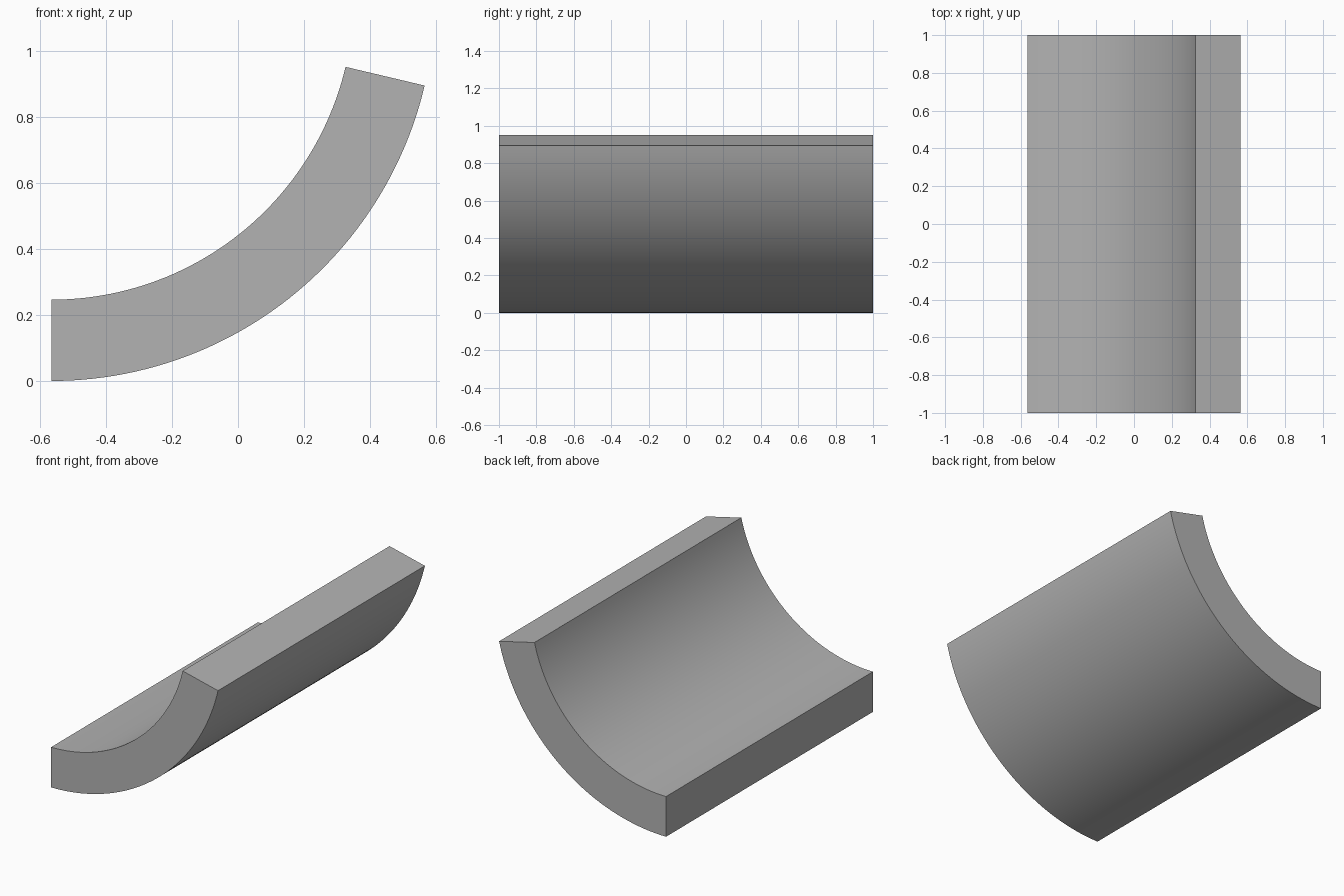
import bpy
import bmesh
from math import sin, cos, radians

cube = bpy.data.objects.get("Cube")
if cube:
    bpy.data.objects.remove(cube, do_unlink=True)

OUTER, THICK, SWEEP = 1.161, 0.246, radians(76.7)
START_X, HALF_LEN, STEPS = -0.565, 1.0, 48

# Plain grey material
grey = bpy.data.materials.new("plain_grey")
grey.use_nodes = True
colour = (0.45, 0.45, 0.45, 1.0)
grey.diffuse_color = colour
grey.node_tree.nodes["Principled BSDF"].inputs["Base Color"].default_value = colour


def arc(radius):
    """Points of the arc, from its lowest point up toward +x."""
    angles = [SWEEP * i / STEPS for i in range(STEPS + 1)]
    return [(START_X + radius * sin(a), -HALF_LEN, OUTER - radius * cos(a))
            for a in angles]


# Curved slab: ring-sector profile extruded along y
bm = bmesh.new()
outline = arc(OUTER) + arc(OUTER - THICK)[::-1]
profile = bm.faces.new([bm.verts.new(p) for p in outline])
extruded = bmesh.ops.extrude_face_region(bm, geom=[profile], use_keep_orig=True)
moved = [v for v in extruded["geom"] if isinstance(v, bmesh.types.BMVert)]
bmesh.ops.translate(bm, verts=moved, vec=(0, 2 * HALF_LEN, 0))
bmesh.ops.recalc_face_normals(bm, faces=bm.faces)

mesh = bpy.data.meshes.new("curved_slab")
bm.to_mesh(mesh)
bm.free()
mesh.materials.append(grey)
slab = bpy.data.objects.new("curved_slab", mesh)
bpy.context.collection.objects.link(slab)

# Smooth curved faces, sharp ends
bpy.context.view_layer.objects.active = slab
slab.select_set(True)
bpy.ops.object.shade_smooth_by_angle(angle=radians(30))
